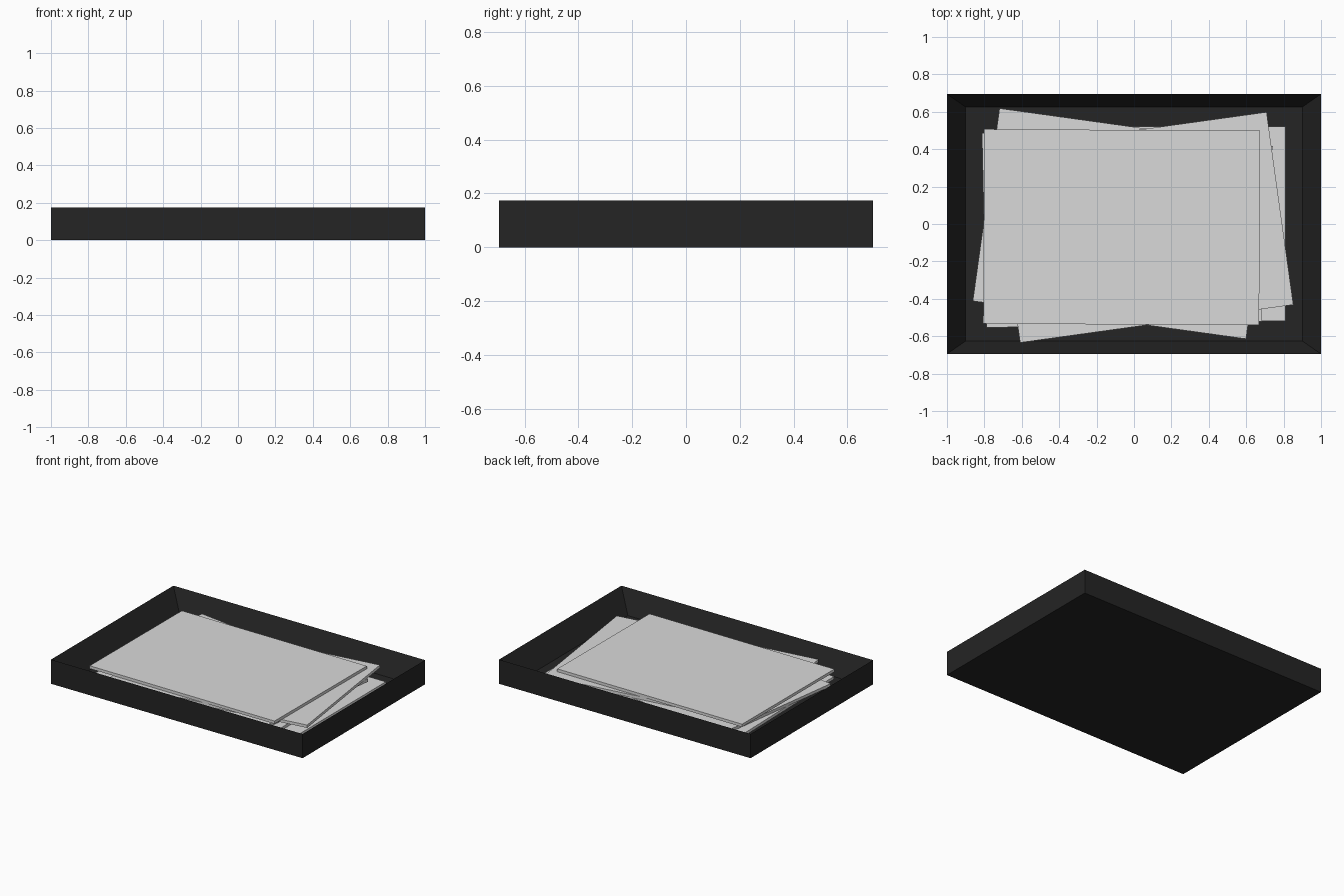
import bpy, bmesh, math

cube = bpy.data.objects.get("Cube")
if cube:
    bpy.data.objects.remove(cube)


def material(name, value):
    mat = bpy.data.materials.new(name)
    mat.use_nodes = True
    colour = (value, value, value, 1)
    mat.diffuse_color = colour
    mat.node_tree.nodes["Principled BSDF"].inputs["Base Color"].default_value = colour
    return mat


def box(name, size, base, mat):
    """Box of the given size standing on its base height; returns object and bmesh."""
    bm = bmesh.new()
    bmesh.ops.create_cube(bm, size=1)
    for v in bm.verts:
        v.co.x *= size[0]
        v.co.y *= size[1]
        v.co.z = base + (v.co.z + 0.5) * size[2]
    mesh = bpy.data.meshes.new(name)
    mesh.materials.append(mat)
    obj = bpy.data.objects.new(name, mesh)
    bpy.context.collection.objects.link(obj)
    return obj, bm


black = material("black plastic", 0.018)
white = material("paper white", 0.7)
FLOOR = 0.012

# Tray: the top face is pushed down and in, leaving a sharp rim and sloping walls
tray, bm = box("tray", (2, 1.39, 0.174), 0, black)
bm.normal_update()
top = max(bm.faces, key=lambda f: f.normal.z)
floor = bmesh.ops.extrude_discrete_faces(bm, faces=[top])["faces"][0]
for v in floor.verts:
    v.co.x *= 0.9
    v.co.y *= 0.9
    v.co.z = FLOOR
bm.normal_update()
bm.to_mesh(tray.data)
bm.free()

# Loose stack of paper, bottom to top: centre x, centre y, turn in degrees
STEP = 0.0215
stack = [(0.072, 0.002, 0), (-0.064, -0.018, 1.3), (-0.06, 0.002, -7.9),
         (0.05, -0.018, 7.9), (-0.066, -0.017, -0.3)]
for i, (x, y, turn) in enumerate(stack):
    sheet, bm = box(f"paper_stack_{i + 1}", (1.475, 1.04, STEP - 0.001), 0, white)
    bm.to_mesh(sheet.data)
    bm.free()
    sheet.location = (x, y, FLOOR + 0.001 + i * STEP)
    sheet.rotation_euler.z = math.radians(turn)
